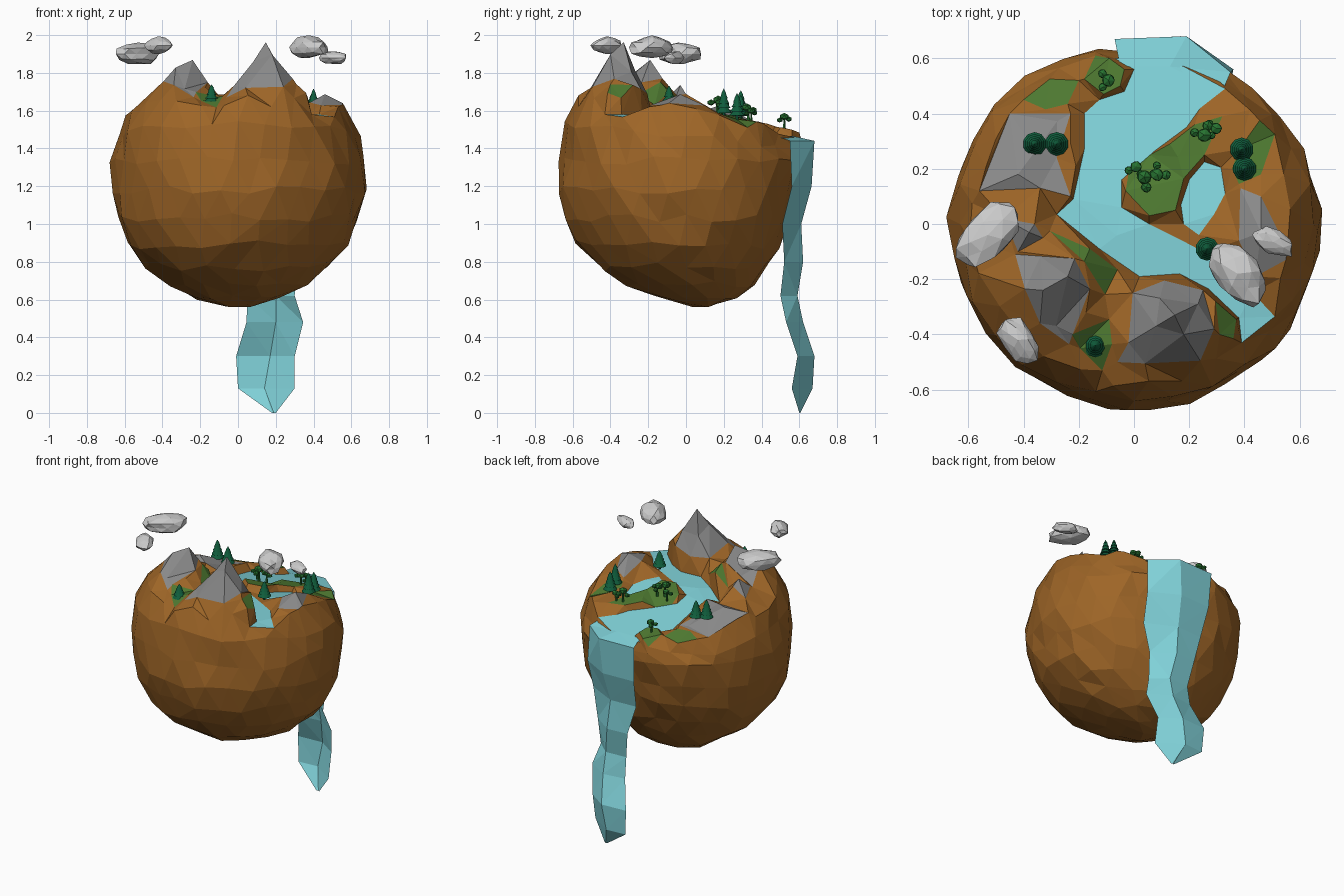
import bpy, bmesh, math, random
from mathutils import Vector, Matrix, geometry

if "Cube" in bpy.data.objects:
    bpy.data.objects.remove(bpy.data.objects["Cube"])
random.seed(4)
U = random.uniform

def material(name, rgb):
    m = bpy.data.materials.new(name)
    m.diffuse_color = (*rgb, 1)
    m.use_nodes = True
    m.node_tree.nodes["Principled BSDF"].inputs["Base Color"].default_value = m.diffuse_color
    return m

EARTH = material("earth", (.34, .13, .02))
WATER = material("water", (.22, .65, .70))
GRASS = material("grass", (.075, .19, .03))
ROCK = material("rock", (.25, .25, .25))
CLOUD = material("cloud", (.62, .62, .62))
PINE = material("pine", (.005, .11, .045))
LEAF = material("leaf", (.02, .17, .03))

def finish(bm, name, mats):
    bmesh.ops.recalc_face_normals(bm, faces=bm.faces[:])
    me = bpy.data.meshes.new(name)
    bm.to_mesh(me)
    bm.free()
    for m in mats:
        me.materials.append(m)
    ob = bpy.data.objects.new(name, me)
    bpy.context.collection.objects.link(ob)
    return ob

# Outlines of the coloured regions, seen from the top
RIVER = [(-.07, .60), (.06, .60), (.18, .57), (.33, .49), (.24, .42), (.19, .35), (.075, .265),
         (-.045, .16), (-.045, .06), (.055, 0), (.165, -.055), (.25, -.10), (.36, -.16), (.43, -.25),
         (.51, -.335), (.39, -.43), (.38, -.34), (.27, -.235), (.165, -.18), (.02, -.19),
         (-.125, -.09), (-.28, .035), (-.22, .09), (-.18, .27), (-.18, .40), (-.125, .45),
         (-.035, .48), (0, .56)]
LAKE = [(.17, .07), (.2, .16), (.255, .225), (.315, .205), (.33, .11), (.29, .035), (.235, -.04), (.18, 0)]
LAWNS = [
    [(-.4, .45), (-.305, .525), (-.2, .52), (-.24, .435), (-.32, .415)],
    [(-.18, .525), (-.14, .61), (-.09, .6), (-.035, .56), (-.05, .5), (-.11, .47)],
    [(-.015, .21), (.13, .29), (.22, .36), (.32, .39), (.255, .25), (.18, .165), (.15, .05), (.055, .03), (-.03, .12)],
    [(.38, .27), (.455, .375), (.51, .325), (.46, .18), (.38, .145), (.355, .2)],
    [(-.305, -.025), (-.16, -.09), (-.06, -.165), (-.105, -.255), (-.18, -.135)],
    [(-.225, -.4), (-.09, -.345), (-.08, -.435), (-.115, -.53), (-.195, -.45)],
    [(.295, -.28), (.37, -.345), (.36, -.415), (.31, -.4)]]
CRAGS = [
    [(-.005, -.25), (.11, -.205), (.25, -.24), (.29, -.38), (.24, -.495), (.04, -.505), (-.06, -.5), (-.02, -.43)],
    [(-.43, -.11), (-.215, -.125), (-.16, -.235), (-.235, -.435), (-.34, -.36), (-.395, -.235)],
    [(-.47, .02), (-.36, 0), (-.33, -.05), (-.42, -.1)],
    [(-.56, .12), (-.45, .4), (-.23, .4), (-.28, .24), (-.23, .1), (-.34, .13)],
    [(.385, .13), (.46, .1), (.555, -.09), (.55, -.13), (.44, -.19), (.38, -.06)]]
REGIONS = [(RIVER, 1), (LAKE, 1)] + [(p, 2) for p in LAWNS] + [(p, 3) for p in CRAGS]

# Mountain peaks: x, y, height, radius, stretch towards front, towards back
PEAKS = [(.147, -.33, .34, .27, .8, 1.5), (.18, -.40, .27, .27, .8, 1.2), (.08, -.37, .22, .25, .9, 1.3),
         (-.24, -.19, .25, .20, .6, 1), (-.33, -.24, .21, .2, .7, .8), (-.38, -.03, .11, .13, 1, 1),
         (.46, -.03, .07, .15, .7, .7), (-.42, .18, .05, .18, .7, .7)]
RIM, CENTRE, RADIUS, N = .64, 1.24, .67, 28

def inside(x, y, poly):
    hit = False
    for (ax, ay), (bx, by) in zip(poly, poly[1:] + poly[:1]):
        if (ay > y) != (by > y) and x < (bx - ax) * (y - ay) / (by - ay) + ax:
            hit = not hit
    return hit

def region(x, y):
    return next((k for p, k in REGIONS if inside(x, y, p)), 0)

def limit(x, y):
    return 1.465 - .1 * y + (RIM - math.hypot(x, y)) * 2.3

def ground(x, y):
    z = 1.62 - .22 * max(y, 0)
    z += max(h * max(0, 1 - math.hypot(x - a, (y - b) * (f if y < b else k)) / r) ** 1.2
             for a, b, h, r, f, k in PEAKS)
    return min(z, limit(x, y))

def water(x, y):
    return min(1.58 - .21 * max(y, 0), limit(x, y))

def behind_fall(v):
    """Pull the ball in a little where the waterfall hangs in front of it."""
    if -.14 < v.x < .42 and v.y > .2:
        v.y *= .96
    return v

def rim_point(a):
    r = RIM + .012 * math.sin(a * 5 + 1) + .008 * math.sin(a * 11)
    x, y = r * math.cos(a), r * math.sin(a)
    return behind_fall(Vector((x, y, 1.465 - .1 * y + .015 * math.sin(a * 7))))

def ring(radius, n, jitter=0.0):
    off = U(0, 1) if jitter else 0
    return [Vector(((radius + U(-jitter, jitter)) * math.cos(t), (radius + U(-jitter, jitter)) * math.sin(t)))
            for t in (2 * math.pi * (i + off) / n for i in range(n))]

# Planet: landscape on top
bm = bmesh.new()
pts, edges = ring(RIM, N), []
for poly, _ in REGIONS:
    k = len(pts)
    pts += [Vector(p) for p in poly]
    edges += [(k + i, k + (i + 1) % len(poly)) for i in range(len(poly))]
pts += [Vector(p[:2]) for p in PEAKS]
fixed = list(pts)
for r, n in ((.58, 28), (.46, 20), (.37, 16), (.29, 14), (.21, 9), (.08, 4)):
    pts += [p for p in ring(r, n, .02) if min((p - q).length for q in fixed) > .05]
co, _, tris, *_ = geometry.delaunay_2d_cdt(pts, edges, [], 0, 1e-5)
kinds = [region(*(sum((co[i] for i in t), Vector((0, 0))) / 3)) for t in tris]
wet = {i for t, k in zip(tris, kinds) if k == 1 for i in t}
verts = []
for i, p in enumerate(co):
    if p.length > RIM - .002:
        v = rim_point(math.atan2(p.y, p.x))
    else:
        v = Vector((p.x, p.y, water(*p) if i in wet else ground(*p) + U(-.008, .008)))
    verts.append(bm.verts.new(v))
for t, k in zip(tris, kinds):
    bm.faces.new([verts[i] for i in t]).material_index = k

# Planet: faceted underside, triangulated on a flattened map of the ball
pts = ring(110, N)
for ang in range(98, 5, -13):
    pts += ring(ang, max(5, round(N * math.sin(math.radians(ang)))), 2.5)
co, _, tris, *_ = geometry.delaunay_2d_cdt(pts, [], [], 0, 1e-5)
verts = []
for p in co:
    a, e = math.atan2(p.y, p.x), math.radians(p.length)
    if p.length > 109.5:
        v = rim_point(a)
    else:
        r = RADIUS * U(.985, 1.025)
        v = Vector((r * math.sin(e) * math.cos(a), r * math.sin(e) * math.sin(a), CENTRE - r * math.cos(e)))
        deep = max(0, CENTRE - v.z) / RADIUS
        if v.y > 0:
            v.y *= 1 - .11 * min(1, max(0, 1.35 - v.z) / .2)
        v.y += .09 * deep ** 4
        v = behind_fall(v)
    verts.append(bm.verts.new(v))
for t in tris:
    bm.faces.new([verts[i] for i in t])
bmesh.ops.remove_doubles(bm, verts=bm.verts[:], dist=1e-4)
finish(bm, "planet", [EARTH, WATER, GRASS, ROCK])

# Waterfall: folded sheet spilling off the back; z, then x y of left, fold, right
ROWS = [(1.465, -.05, .57, .13, .57, .32, .48), (1.44, -.07, .67, .19, .68, .35, .55),
        (1.20, -.06, .655, .17, .665, .36, .56), (1.0, -.04, .60, .15, .61, .35, .51),
        (.80, .02, .61, .17, .62, .31, .52), (.62, .05, .58, .20, .59, .30, .50),
        (.48, .045, .60, .20, .62, .345, .53), (.30, -.01, .67, .17, .68, .30, .59),
        (.13, 0, .66, .14, .67, .30, .56), (0, .18, .60, .19, .605, .20, .60)]
bm = bmesh.new()
grid = [[bm.verts.new((r[i], r[i + 1], r[0])) for i in (1, 3, 5)] for r in ROWS]
for a, b in zip(grid, grid[1:]):
    for i in (0, 1):
        bm.faces.new((a[i], a[i + 1], b[i + 1], b[i]))
bmesh.ops.triangulate(bm, faces=bm.faces[:])
finish(bm, "waterfall", [WATER])

def blob(bm, loc, size, turn=0.0, sub=2, rough=.1):
    m = Matrix.Translation(loc) @ Matrix.Rotation(turn, 4, 'Z') @ Matrix.Diagonal((*size, 1))
    for v in bmesh.ops.create_icosphere(bm, subdivisions=sub, radius=1)["verts"]:
        v.co = m @ (v.co * U(1 - rough, 1 + rough * .5))

# Clouds: centre, half sizes, turn
for i, (loc, size, turn) in enumerate([((-.53, -.04, 1.9), (.15, .088, .06), .8),
                                       ((-.42, -.42, 1.945), (.1, .06, .047), -1.0),
                                       ((.375, -.18, 1.935), (.145, .085, .06), -.95),
                                       ((.505, -.065, 1.88), (.085, .045, .035), -.5)]):
    bm = bmesh.new()
    blob(bm, loc, size, turn, 2, .18)
    finish(bm, f"cloud_{i + 1}", [CLOUD])

# Pine trees: stacked tiers; x, y, height
for i, (x, y, h) in enumerate([(-.36, .29, .13), (-.28, .29, .12), (.39, .27, .13), (.40, .20, .14),
                               (.265, -.09, .11), (-.14, -.44, .10)]):
    bm = bmesh.new()
    z = ground(x, y) - .01
    bmesh.ops.create_cone(bm, cap_ends=True, segments=6, radius1=.008, radius2=.008, depth=.04,
                          matrix=Matrix.Translation((x, y, z + .015)))
    for k in range(5):
        r = .043 * (1 - k * .17)
        bmesh.ops.create_cone(bm, cap_ends=True, segments=10, radius1=r, radius2=r * .5 * (k < 4), depth=h * .2,
                              matrix=Matrix.Translation((x, y, z + .02 + h * (.12 + k * .18))))
    finish(bm, f"pine_tree_{i + 1}", [PINE])

# Broadleaf trees: trunk with forked leaf clumps; x, y, size
for i, (x, y, s) in enumerate([(-.1, .52, 1), (.005, .20, .9), (.045, .165, 1.15), (.09, .185, 1),
                               (.25, .33, 1.1), (.29, .345, .9)]):
    bm = bmesh.new()
    z = ground(x, y) - .01
    bmesh.ops.create_cone(bm, cap_ends=True, segments=5, radius1=.008 * s, radius2=.005 * s, depth=.06 * s,
                          matrix=Matrix.Translation((x, y, z + .03 * s)))
    for k, (r, up) in enumerate(((.026, .072), (.019, .06), (.017, .055))):
        a, d = i * 1.3 + k * 2.1, (.008, .028, .028)[k] * s
        blob(bm, (x + d * math.cos(a), y + d * math.sin(a), z + up * s), (r * s, r * s, r * s * .8), 0, 1)
    finish(bm, f"leafy_tree_{i + 1}", [LEAF])
